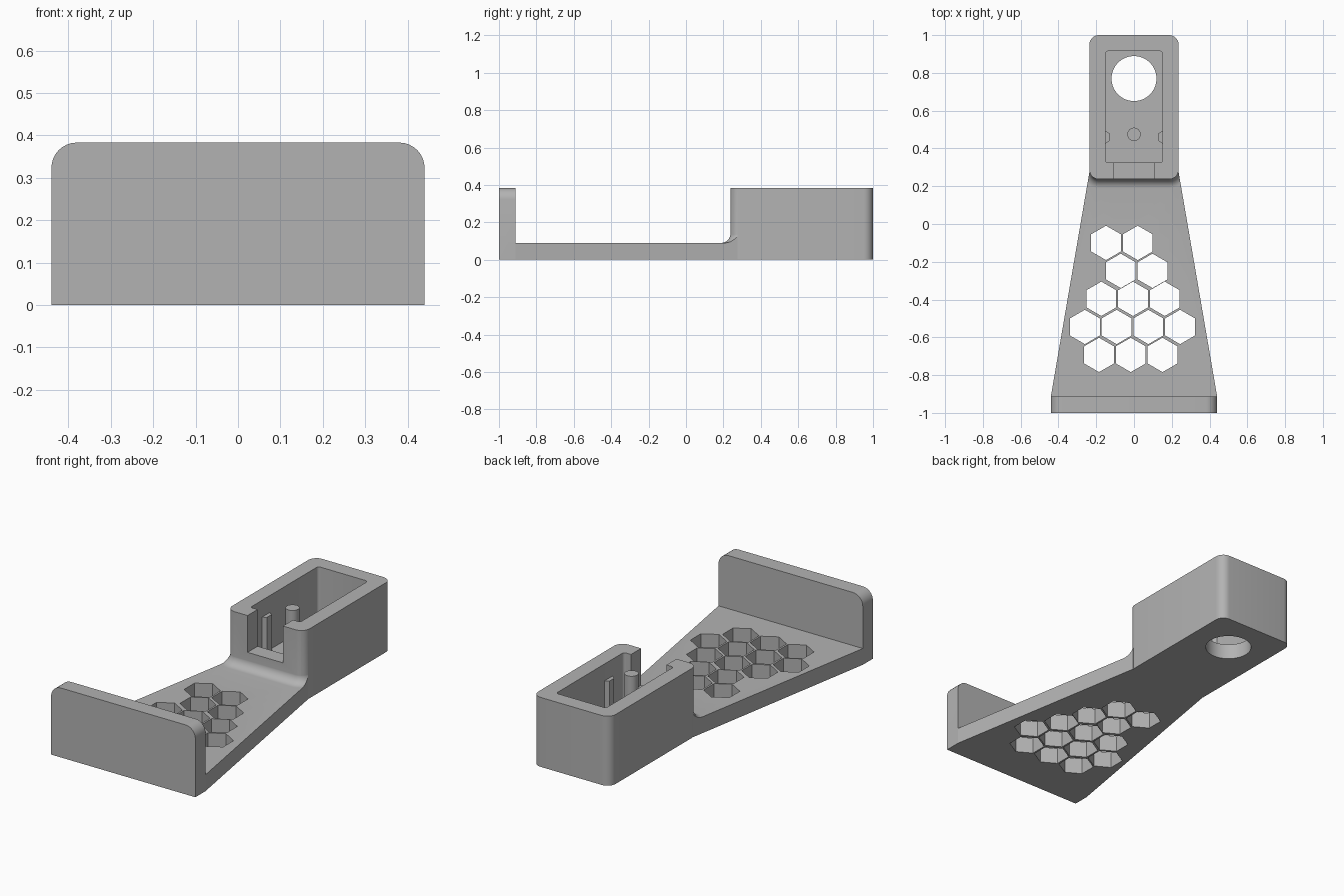
import bpy, bmesh
from math import pi, sin, cos, sqrt, radians

cube = bpy.data.objects.get("Cube")
if cube:
    bpy.data.objects.remove(cube, do_unlink=True)

grey = bpy.data.materials.new("plain_grey")
grey.use_nodes = True
colour = (0.45, 0.45, 0.45, 1)
grey.diffuse_color = colour
grey.node_tree.nodes["Principled BSDF"].inputs["Base Color"].default_value = colour


def loft(name, rings):
    """Closed solid through rings of 3D points with equal counts."""
    bm = bmesh.new()
    loops = [[bm.verts.new(p) for p in ring] for ring in rings]
    n = len(loops[0])
    bm.faces.new(loops[0][::-1])
    bm.faces.new(loops[-1])
    for a, b in zip(loops, loops[1:]):
        for i in range(n):
            j = (i + 1) % n
            bm.faces.new((a[i], a[j], b[j], b[i]))
    bmesh.ops.recalc_face_normals(bm, faces=bm.faces)
    mesh = bpy.data.meshes.new(name)
    bm.to_mesh(mesh)
    bm.free()
    mesh.materials.append(grey)
    obj = bpy.data.objects.new(name, mesh)
    bpy.context.collection.objects.link(obj)
    return obj


def prism(name, outline, z0, z1):
    return loft(name, [[(x, y, z) for x, y in outline] for z in (z0, z1)])


def polygon(x, y, r, sides, turn=0):
    return [(x + r * cos(turn + 2 * pi * i / sides),
             y + r * sin(turn + 2 * pi * i / sides)) for i in range(sides)]


def rounded(x0, x1, y0, y1, r, steps=8):
    centres = [(x1 - r, y1 - r), (x0 + r, y1 - r), (x0 + r, y0 + r), (x1 - r, y0 + r)]
    return [(cx + r * cos(pi / 2 * (k + i / steps)), cy + r * sin(pi / 2 * (k + i / steps)))
            for k, (cx, cy) in enumerate(centres) for i in range(steps + 1)]


def combine(target, tool, operation):
    mod = target.modifiers.new(operation.lower(), 'BOOLEAN')
    mod.operation, mod.solver, mod.object = operation, 'EXACT', tool
    bpy.context.view_layer.objects.active = target
    bpy.ops.object.modifier_apply(modifier=mod.name)
    bpy.data.objects.remove(tool, do_unlink=True)


def smooth(obj):
    bpy.ops.object.select_all(action='DESELECT')
    obj.select_set(True)
    bpy.context.view_layer.objects.active = obj
    bpy.ops.object.shade_smooth_by_angle(angle=radians(30))


HEIGHT, PLATE, FLOOR, SLOT = 0.383, 0.09, 0.085, 0.18
HALF, FRONT, CORNER, FILLET = 0.236, 0.237, 0.05, 0.05

# Tapered base plate
taper = [(-0.44, -0.95), (0.44, -0.95), (0.44, -0.912),
         (HALF, 0.275), (-HALF, 0.275), (-0.44, -0.912)]
body = prism("bracket_body", taper, 0, PLATE)

# Concave fillet hugging the housing, trimmed to the taper
rings = []
for i in range(-1, 9):
    a = pi / 2 * max(i, 0) / 8
    d = FILLET * (1 - sin(a)) - 0.0005
    z = 0.02 if i < 0 else PLATE + FILLET * (1 - cos(a))
    rings.append([(x, y, z) for x, y in
                  rounded(-HALF - d, HALF + d, FRONT - d, 1 + d, CORNER + d)])
fillet = loft("fillet", rings)
combine(fillet, prism("trim", taper, -0.1, 1), 'INTERSECT')
combine(body, fillet, 'UNION')

# Housing
combine(body, prism("housing", rounded(-HALF, HALF, FRONT, 1, CORNER), 0, HEIGHT), 'UNION')

# Front wall with rounded top corners
r = 0.06
arc = [(0.44 - r + r * cos(pi / 16 * i), HEIGHT - r + r * sin(pi / 16 * i)) for i in range(9)]
profile = [(-0.44, 0), (0.44, 0)] + arc + [(-x, z) for x, z in reversed(arc)]
wall = loft("front_wall", [[(x, y, z) for x, z in profile] for y in (-1, -0.912)])
combine(body, wall, 'UNION')

# Housing cavity, cable slot and round floor hole
cuts = [(rounded(-0.152, 0.152, 0.325, 0.915, 0.015, 4), FLOOR, 0.5),
        ([(-0.108, 0.15), (0.108, 0.15), (0.108, 0.4), (-0.108, 0.4)], SLOT, 0.5),
        (polygon(0, 0.77, 0.119, 64), -0.1, 0.3)]

# Honeycomb: first x, y and count of each row
for x, y, count in [(-0.148, -0.1, 2), (-0.07, -0.248, 2), (-0.173, -0.396, 3),
                    (-0.26, -0.545, 4), (-0.185, -0.693, 3)]:
    for i in range(count):
        cuts.append((polygon(x + 0.168 * i, y, 0.091, 6, pi / 6), -0.1, 0.2))
for outline, z0, z1 in cuts:
    combine(body, prism("cutter", outline, z0, z1), 'DIFFERENCE')
smooth(body)

# Centre post and side ribs in the cavity
smooth(prism("centre_post", polygon(0, 0.475, 0.035, 32), FLOOR - 0.02, 0.365))
for side, s in (("left", 1), ("right", -1)):
    rib = [(0.16, 0.425), (0.152, 0.425), (0.13, 0.44), (0.13, 0.48), (0.152, 0.495), (0.16, 0.495)]
    prism(side + "_rib", [(s * x, y) for x, y in rib], FLOOR - 0.02, 0.29)
